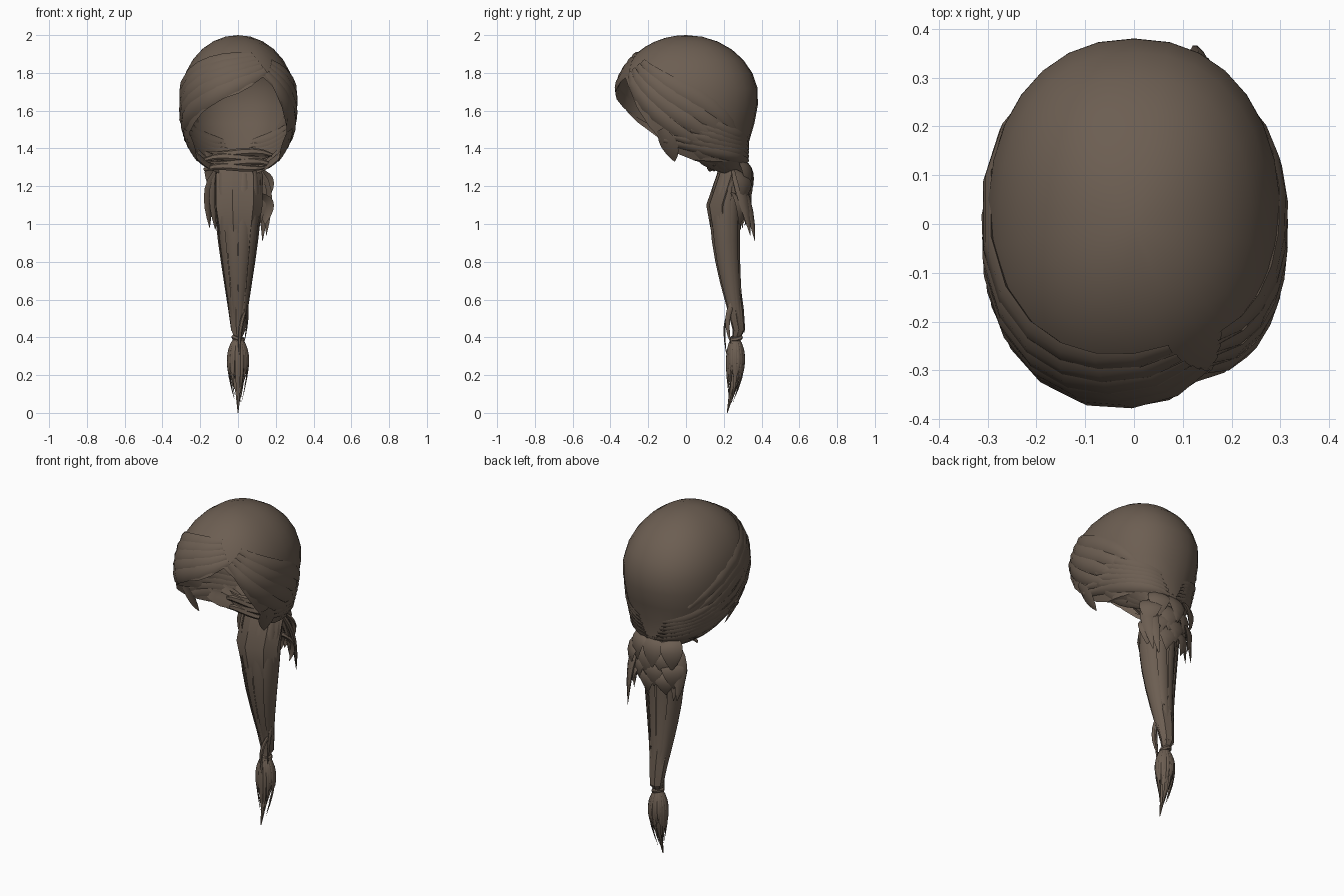
import bpy, bmesh, math, random
from mathutils import Vector

if "Cube" in bpy.data.objects:
    bpy.data.objects.remove(bpy.data.objects["Cube"])

random.seed(4)
hair = bpy.data.materials.new("dark brown hair")
hair.diffuse_color = (0.15, 0.112, 0.084, 1)
hair.use_nodes = True
hair.node_tree.nodes["Principled BSDF"].inputs["Base Color"].default_value = hair.diffuse_color


def interp(table, v):
    for (a, p), (b, q) in zip(table, table[1:]):
        if v <= b:
            return p + (q - p) * max(0, (v - a) / (b - a))
    return table[-1][1]


def finish(bm, name, angle=40):
    bmesh.ops.remove_doubles(bm, verts=bm.verts, dist=0.0005)
    bmesh.ops.recalc_face_normals(bm, faces=bm.faces)
    me = bpy.data.meshes.new(name)
    bm.to_mesh(me)
    bm.free()
    ob = bpy.data.objects.new(name, me)
    bpy.context.collection.objects.link(ob)
    me.materials.append(hair)
    bpy.ops.object.select_all(action='DESELECT')
    ob.select_set(True)
    bpy.context.view_layer.objects.active = ob
    bpy.ops.object.shade_smooth_by_angle(angle=math.radians(angle))
    return ob


def loft(bm, rings, closed=True):
    rows = [[bm.verts.new(p) for p in r] for r in rings]
    for a, b in zip(rows, rows[1:]):
        n = len(a)
        for i in range(n if closed else n - 1):
            j = (i + 1) % n
            bm.faces.new((a[i], a[j], b[j], b[i]))


# Head form: azimuth in degrees (0 = front, positive towards +x) and height
SIDE = [(1.28, .6), (1.35, .73), (1.45, .92), (1.55, .985), (1.66, 1)]
BACK = [(1.28, .84), (1.35, .86), (1.45, .87), (1.55, .955), (1.66, 1)]
HAIRLINE = [(-180, 1.34), (-120, 1.33), (-95, 1.35), (-75, 1.42), (-60, 1.49),
            (-45, 1.55), (-25, 1.64), (0, 1.69), (15, 1.74), (28, 1.8), (38, 1.71),
            (50, 1.6), (65, 1.47), (80, 1.38), (95, 1.34), (120, 1.33), (180, 1.34)]


def surf(deg, z, lift=0.0):
    f = math.radians(deg)
    s, c = math.sin(f), math.cos(f)
    if z >= 1.66:
        k = math.sqrt(max(0, 1 - ((z - 1.66) / .34) ** 2))
    else:
        b = max(0, -c)
        k = interp(SIDE, z) * (1 - b) + interp(BACK, z) * b
    x = math.copysign(abs(s) ** .9, s)
    y = -math.copysign(abs(c) ** .9, c)
    ry = .385 if y > 0 else .376
    return Vector(((.305 * k + lift) * x, (ry * k + lift) * y, z))


# Hair cap with the face opening
bm = bmesh.new()
az = [-180 + 12 * i for i in range(30)]
rings = []
full = 1 - math.cos(math.pi * .56)
for r in range(11):
    t = (1 - math.cos(r / 10 * math.pi * .56)) / full
    rings.append([surf(a, 2 - (2 - interp(HAIRLINE, a)) * t) for a in az])
loft(bm, rings)
finish(bm, "hair_cap")

# Nape hair gathered from the back rim into the tie
bm = bmesh.new()
back = [95 + 10 * i for i in range(18)]
rings = []
for t in (0, .35, .7, 1):
    ring = []
    for a in back:
        d = a if a <= 180 else a - 360
        f = math.radians(a)
        p = surf(d, interp(HAIRLINE, d))
        q = Vector((.12 * math.sin(f), .23 - .09 * math.cos(f), 1.28))
        ring.append(p.lerp(q, t))
    rings.append(ring)
loft(bm, rings, closed=False)
finish(bm, "nape_hair")


def lens(bm, path, width, thick, out, start, end, power):
    """Loft a tapering lens section along a path."""
    n = len(path) - 1
    rings = []
    for i, p in enumerate(path):
        tan = (path[min(n, i + 1)] - path[max(0, i - 1)]).normalized()
        o = Vector(out(p)) if callable(out) else Vector(out)
        side = tan.cross(o).normalized()
        o = side.cross(tan)
        k = max(.04, math.sin(math.pi * (start + (end - start) * i / n)) ** power)
        rings.append([p + side * (width * k * math.cos(j * math.pi / 3))
                      + o * (thick * k * math.sin(j * math.pi / 3)) for j in range(6)])
    loft(bm, rings)


def lock(bm, pts, width, thick, out, n=7):
    """Lock along a smooth curve through space."""
    path = []
    for i in range(n + 1):
        q = [Vector(p) for p in pts]
        while len(q) > 1:
            q = [u.lerp(v, i / n) for u, v in zip(q, q[1:])]
        path.append(q[0])
    lens(bm, path, width, thick, out, .12, 1, .8)


def radial(p):
    return Vector((p.x, p.y, (p.z - 1.66) * .8)).normalized()


def surface_lock(bm, a0, z0, a1, z1, width, lift=.0, sag=0.0, thick=.012):
    """Lock that follows the head between two azimuth / height positions."""
    path = []
    for i in range(10):
        t = i / 9
        d = (a0 + (a1 - a0) * t + 180) % 360 - 180
        path.append(surf(d, z0 + (z1 - z0) * t + sag * math.sin(math.pi * t), lift))
    lens(bm, path, width, thick, radial, .08, .95, .7)


# Swept fringe from the side parting across the forehead to the far side
bm = bmesh.new()
for i in range(5):
    surface_lock(bm, 30 - 3 * i, 1.81 + .022 * i, -112 - 6 * i, 1.38 + .04 * i, .045, sag=.035 + .012 * i)
finish(bm, "swept_fringe")

# Short side of the parting
bm = bmesh.new()
for i in range(4):
    surface_lock(bm, 31 + 4 * i, 1.8 + .02 * i, 112 + 9 * i, 1.37 + .035 * i, .042, sag=-.03 + .02 * i)
finish(bm, "parting_side")

# Layered locks combed back along both sides towards the nape
bm = bmesh.new()
for s in (-1, 1):
    for i in range(6):
        surface_lock(bm, s * (72 + 7 * i), 1.44 + .02 * i, s * (176 - 2 * i), 1.33 + .022 * i,
                     .034, sag=-.02, thick=.012)
    # pointed lock in front of each ear
    lock(bm, [surf(s * 70, 1.5), surf(s * 78, 1.42), (s * .215, -.06, 1.33)], .05, .01, radial)
    for i in range(4):
        a = s * (100 + 18 * i)
        lock(bm, [surf(a, 1.42), surf(a, 1.34), (s * (.16 - .03 * i), .2 + .03 * i, 1.31),
                  (s * .06, .25 + .02 * i, 1.26)], .045, .014, radial)
finish(bm, "combed_back_locks")

# Twisted hair wrapped sideways under the nape
bm = bmesh.new()
for i in range(4):
    s = 1 if i % 2 else -1
    z = 1.385 - .026 * i
    lock(bm, [(-s * .18, .15, z - .02), (-s * .06, .11, z + .03), (s * .06, .12, z - .04),
              (s * .17, .16, z)], .022, .014, (0, -1, .2))
finish(bm, "nape_wrap")


# Ponytail body and tuft as tapering lofts
def tube(name, secs, flute):
    bm = bmesh.new()
    n = 14
    rings = []
    for z, cy, rx, ry in secs:
        rings.append([(rx * (1 - flute * (j % 2)) * math.cos(j * math.tau / n),
                       cy + ry * (1 - flute * (j % 2)) * math.sin(j * math.tau / n), z) for j in range(n)])
    loft(bm, rings)
    finish(bm, name, 30)


tube("ponytail", [(1.33, .25, .1, .07), (1.26, .24, .13, .08), (1.1, .19, .13, .085), (.95, .198, .105, .065),
                  (.75, .228, .076, .052), (.55, .262, .053, .045), (.44, .28, .04, .034), (.4, .268, .022, .022)], .1)
tube("tuft", [(.4, .265, .02, .02), (.34, .26, .042, .035), (.25, .27, .046, .034),
              (.18, .262, .03, .026), (.1, .24, .014, .014), (.0, .218, .002, .002)], .15)

# Long strands lying along the ponytail
bm = bmesh.new()
for i in range(10):
    a = i * math.tau / 10
    c, s = math.cos(a), math.sin(a)
    lock(bm, [(.115 * c, .24 + .07 * s, 1.27), (.14 * c, .18 + .09 * s, 1.08),
              (.075 * c, .21 + .055 * s, .78), (.035 * c, .28 + .03 * s, .42 + .03 * random.random())],
         .03, .008, (c, s, 0), 8)
finish(bm, "ponytail_strands")

# Hair tie
bpy.ops.mesh.primitive_torus_add(major_segments=12, minor_segments=6, major_radius=.024,
                                 minor_radius=.013, location=(0, .265, .395), rotation=(.2, .3, 0))
tie = bpy.context.object
tie.name = "hair_tie"
tie.data.materials.append(hair)

# Ragged strands of the tuft
bm = bmesh.new()
for i in range(22):
    a = i * 2.4
    c, s = math.cos(a), math.sin(a)
    e = random.uniform(.03, .22)
    w = .15 + e * 2.6
    lock(bm, [(.018 * c, .26 + .018 * s, .4), (.072 * c, .262 + .06 * s, .33),
              (.06 * c, .268 + .055 * s, .22), (.06 * c * w, .235 + .03 * s * w + .1 * e, e)], .01, .004, (c, s, 0))
# loose ends above the tie
lock(bm, [(.03, .29, .66), (.06, .22, .56), (.055, .2, .48), (.03, .24, .36)], .014, .006, (1, 0, 0))
lock(bm, [(.04, .24, .54), (.02, .195, .5), (.0, .195, .42), (.01, .22, .28)], .012, .006, (0, -1, 0))
finish(bm, "tuft_strands")

# Overlapping broad leaf-shaped locks fanning out behind the tie
bm = bmesh.new()
for r in range(4):
    for i in range(3):
        u = i - 1 + (.3 if r % 2 else -.15)
        z = 1.34 - .06 * r
        lock(bm, [(u * .07, .28 - .01 * r, z), (u * .13, .37 - .03 * abs(u), z - .03),
                  (u * .11, .35 - .03 * abs(u) - .01 * r, z - .15 - .03 * random.random())],
             .062, .014, (u * .6, 1, .3))
for x, y, z in ((-.15, .3, .98), (-.12, .29, .97), (.15, .34, .94), (.13, .365, .91), (.12, .32, 1.0)):
    lock(bm, [(x * .5, .25, 1.3), (x * 1.2, .27, 1.24), (x * 1.05, y - .02, 1.1), (x, y, z)],
         .038, .014, (x * 5, .7, 0))
finish(bm, "fanned_locks")
